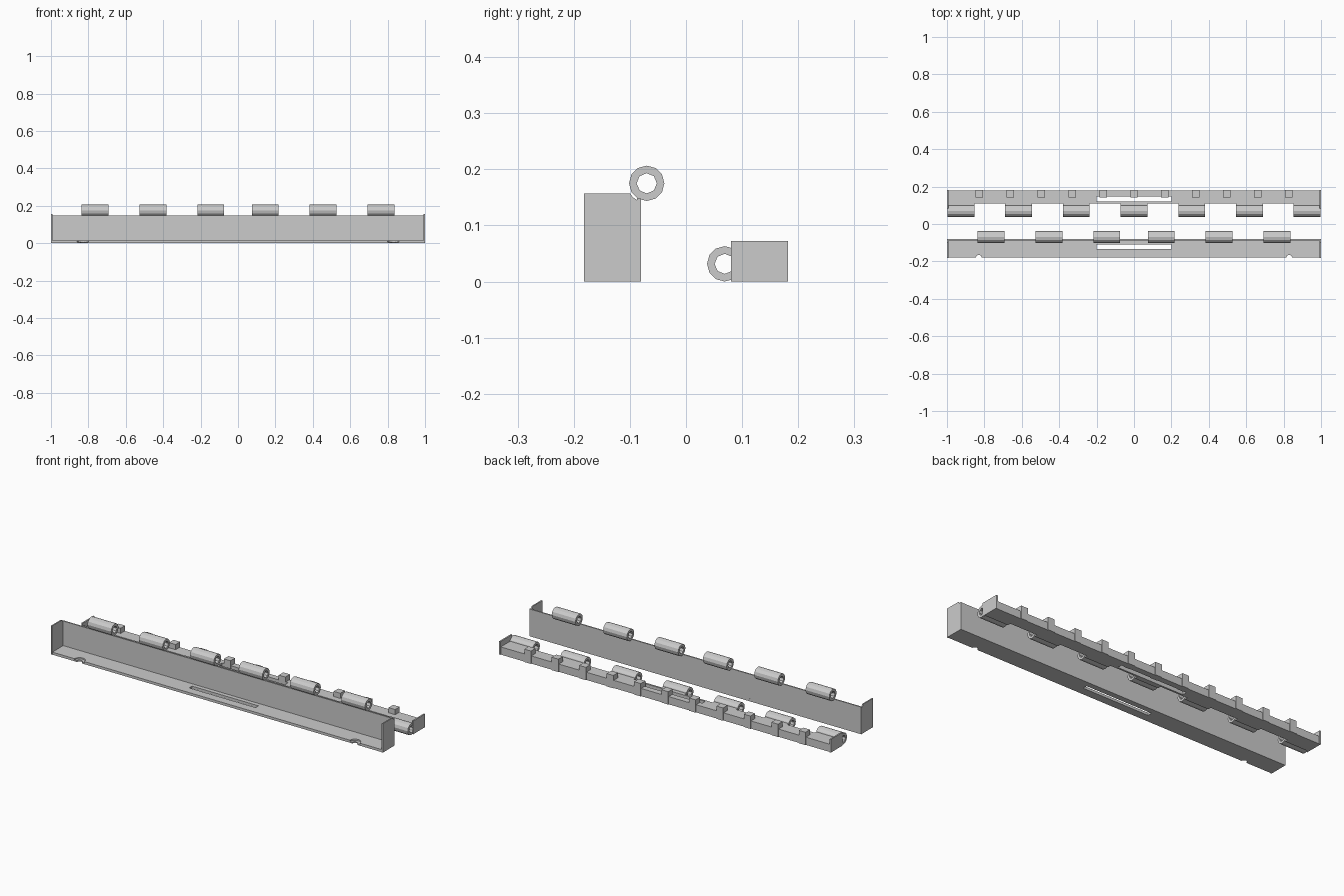
import bpy
import bmesh
from math import pi
from mathutils import Matrix

cube = bpy.data.objects.get("Cube")
if cube:
    bpy.data.objects.remove(cube, do_unlink=True)

grey = bpy.data.materials.new("plain_grey")
grey.use_nodes = True
colour = (0.6, 0.6, 0.6, 1)
grey.diffuse_color = colour
grey.node_tree.nodes["Principled BSDF"].inputs["Base Color"].default_value = colour


def finish(name, bm):
    mesh = bpy.data.meshes.new(name)
    bm.to_mesh(mesh)
    bm.free()
    mesh.materials.append(grey)
    obj = bpy.data.objects.new(name, mesh)
    bpy.context.collection.objects.link(obj)
    return obj


def box(name, x, y, z):
    bm = bmesh.new()
    bmesh.ops.create_cube(bm, size=1)
    for v in bm.verts:
        for i, (lo, hi) in enumerate((x, y, z)):
            v.co[i] = lo if v.co[i] < 0 else hi
    return finish(name, bm)


def cylinder(name, centre, radius, length, sides, axis):
    bm = bmesh.new()
    bmesh.ops.create_cone(bm, cap_ends=True, segments=sides, radius1=radius,
                          radius2=radius, depth=length)
    turn = Matrix.Rotation(pi / 2, 4, 'Y') if axis == 'X' else Matrix()
    bm.transform(Matrix.Translation(centre) @ turn)
    return finish(name, bm)


def cut(obj, cutter):
    mod = obj.modifiers.new("cut", 'BOOLEAN')
    mod.operation = 'DIFFERENCE'
    mod.solver = 'EXACT'
    mod.object = cutter
    # apply the cut and discard the cutter
    bpy.context.view_layer.update()
    graph = bpy.context.evaluated_depsgraph_get()
    mesh = bpy.data.meshes.new_from_object(obj.evaluated_get(graph))
    obj.modifiers.clear()
    obj.data = mesh
    bpy.data.objects.remove(cutter, do_unlink=True)


def knuckle(name, x, y, z):
    # hollow hinge barrel
    tube = cylinder(name, (x, y, z), 0.0315, 0.143, 12, 'X')
    cut(tube, cylinder("bore", (x, y, z), 0.018, 0.2, 8, 'X'))


# Front leaf: floor, rear wall and end plates
floor = box("front_floor", (-1, 1), (-0.18, -0.08), (0, 0.014))
cut(floor, box("slot", (-0.2, 0.2), (-0.135, -0.11), (-0.1, 0.1)))
for x in (-0.83, 0.83):
    cut(floor, cylinder("hole", (x, -0.18, 0), 0.015, 0.2, 16, 'Z'))
    cut(floor, cylinder("countersink", (x, -0.18, 0.017), 0.03, 0.02, 16, 'Z'))
box("front_wall", (-1, 1), (-0.087, -0.08), (0, 0.148))
for side in (-1, 1):
    plate = box("front_end_plate", sorted((side, side * 0.993)), (-0.182, -0.08), (0, 0.157))
    cut(plate, cylinder("relief", (side, -0.07, 0.175), 0.035, 0.1, 16, 'X'))
    for x in (0.146, 0.455, 0.765):
        knuckle("front_knuckle", side * x, -0.07, 0.175)

# Rear leaf: slotted beam and end plates
beam = box("rear_beam", (-1, 1), (0.11, 0.178), (0, 0.042))
cut(beam, box("slot", (-0.2, 0.2), (0.12, 0.146), (-0.1, 0.1)))
for side in (-1, 1):
    box("rear_end_plate", sorted((side, side * 0.992)), (0.08, 0.182), (0, 0.072))

# Rear hinge barrels with webs joining them to the beam
for i in range(-3, 4):
    x = i * 0.3085
    knuckle("rear_knuckle", x, 0.069, 0.0315)
    box("rear_knuckle_web", (x - 0.0715, x + 0.0715), (0.092, 0.112), (0, 0.042))

# Row of upright tabs along the back edge
for i in range(-5, 6):
    x = i * 0.1655
    box("rear_tab", (x - 0.02, x + 0.02), (0.143, 0.182), (0, 0.07))
